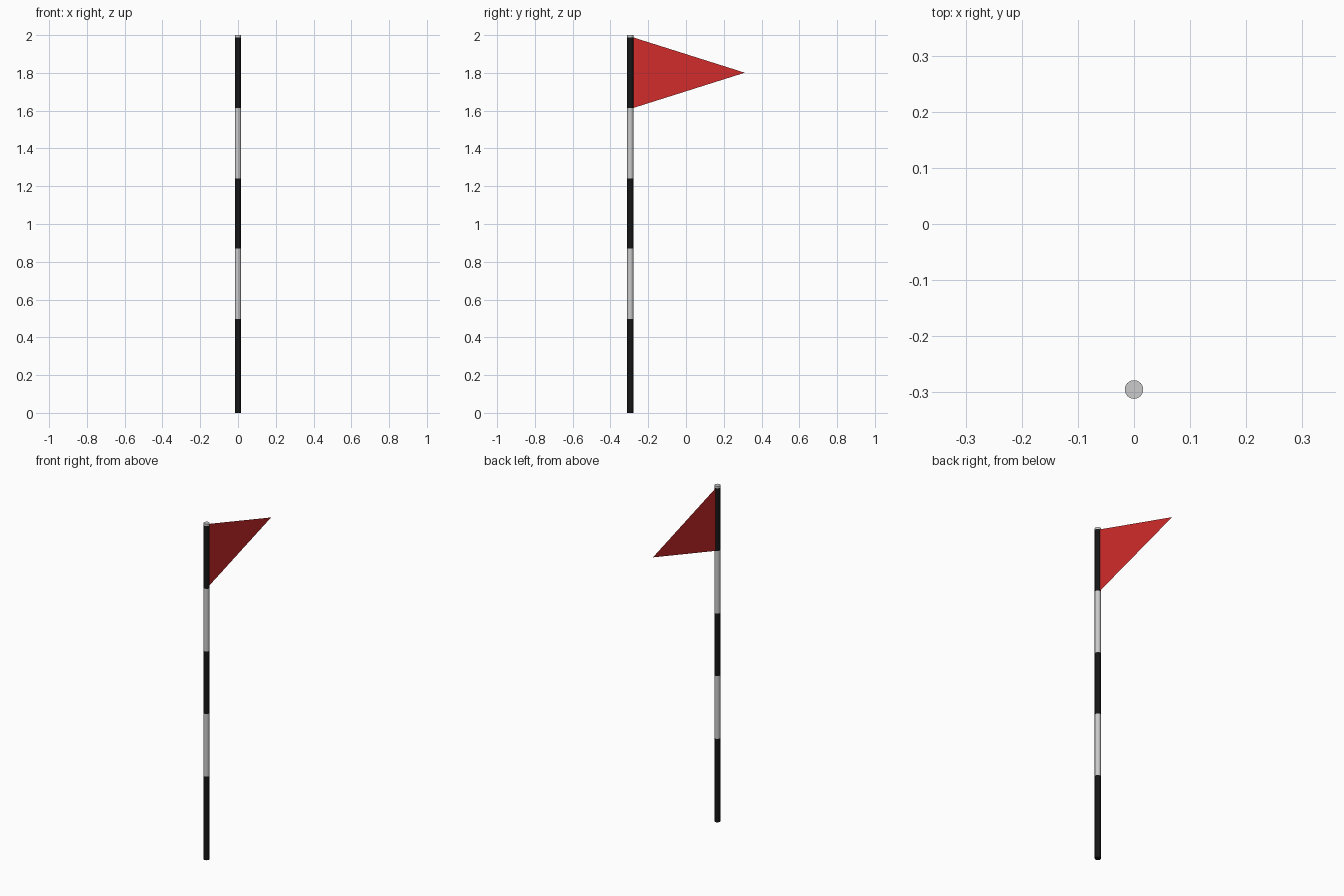
import bpy, bmesh
from math import cos, sin, tau

if "Cube" in bpy.data.objects:
    bpy.data.objects.remove(bpy.data.objects["Cube"])

POLE_Y, RADIUS, SIDES = -0.295, 0.0165, 24


def material(name, color):
    m = bpy.data.materials.new(name)
    m.diffuse_color = (*color, 1)
    m.use_nodes = True
    m.node_tree.nodes["Principled BSDF"].inputs["Base Color"].default_value = m.diffuse_color
    return m


def add_object(name, bm, mat=None):
    mesh = bpy.data.meshes.new(name)
    bm.to_mesh(mesh)
    bm.free()
    obj = bpy.data.objects.new(name, mesh)
    bpy.context.collection.objects.link(obj)
    if mat:
        mesh.materials.append(mat)
    return obj


black = material("black", (0.008, 0.008, 0.008))
red = material("red", (0.65, 0.025, 0.025))


def pole_band(name, z0, z1, mat, bottom=False, top=False):
    bm = bmesh.new()
    rings = [[bm.verts.new((RADIUS * cos(tau * i / SIDES),
                            POLE_Y + RADIUS * sin(tau * i / SIDES), z))
              for i in range(SIDES)] for z in (z0, z1)]
    low, high = rings
    for i in range(SIDES):
        j = (i + 1) % SIDES
        bm.faces.new((low[i], low[j], high[j], high[i])).smooth = True
    # close only the exposed ends of the pole
    if bottom:
        bm.faces.new(low[::-1])
    if top:
        bm.faces.new(high)
    for e in bm.edges:
        if any(not f.smooth for f in e.link_faces):
            e.smooth = False
    add_object(name, bm, mat)


# striped pole, alternating black and bare grey bands
levels = [0, 0.497, 0.87, 1.242, 1.615, 1.988, 2.0]
last = len(levels) - 2
for k in range(last + 1):
    is_black = k % 2 == 0
    pole_band(f"pole_band_{k + 1}", levels[k], levels[k + 1],
              black if is_black else None, bottom=k == 0, top=k == last)

# triangular pennant, a single flat sheet
bm = bmesh.new()
edge_y = POLE_Y + RADIUS * 0.9
bm.faces.new([bm.verts.new(p) for p in
              ((0, edge_y, 1.614), (0, 0.311, 1.801), (0, edge_y, 1.988))])
add_object("pennant", bm, red)
